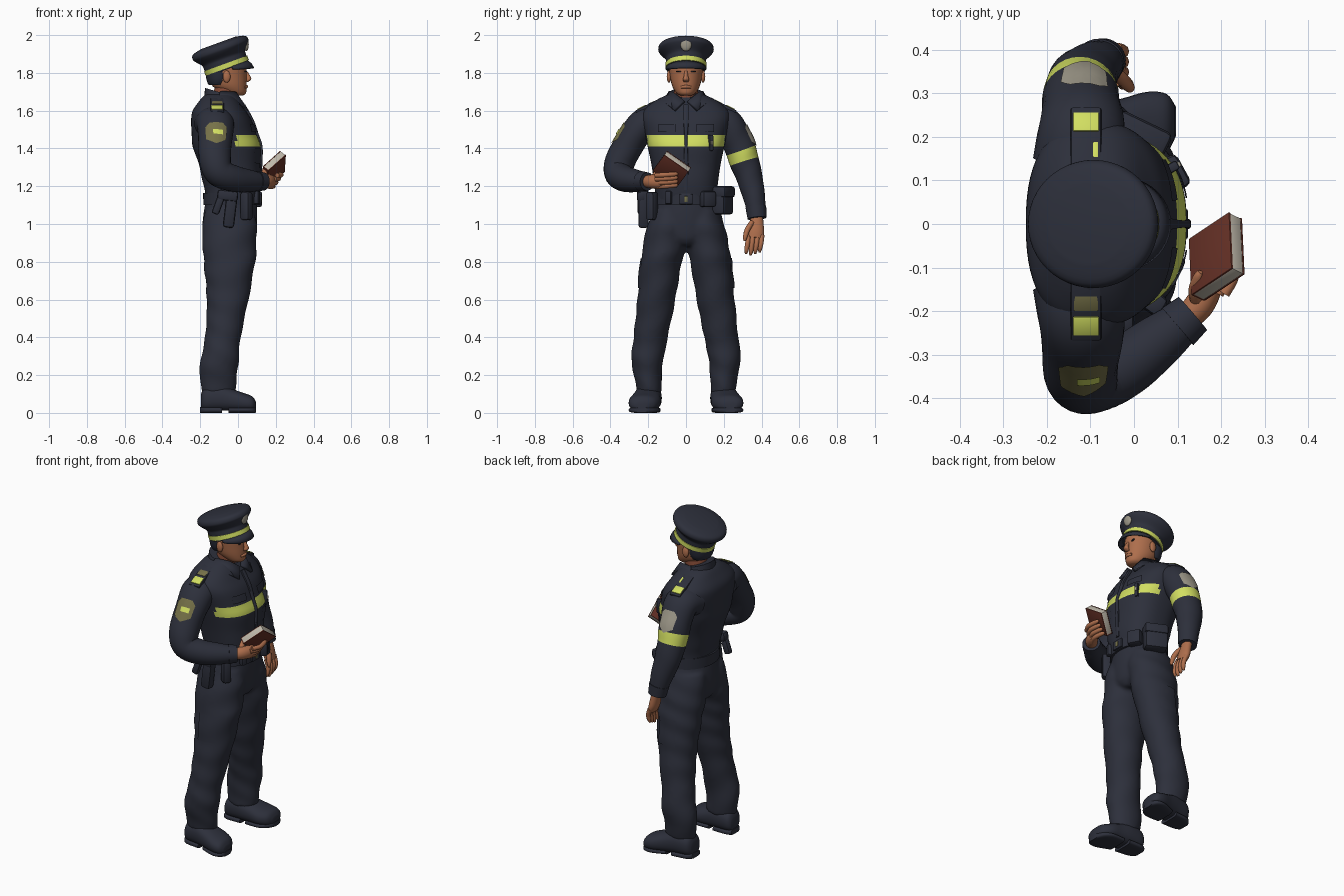
import bpy, bmesh, math
from mathutils import Vector, Matrix, Euler

if bpy.data.objects.get("Cube"):
    bpy.data.objects.remove(bpy.data.objects["Cube"])
X, Z = Vector((1, 0, 0)), Vector((0, 0, 1))


def material(name, rgb):
    m = bpy.data.materials.new(name)
    m.use_nodes = True
    m.diffuse_color = (*rgb, 1)
    m.node_tree.nodes["Principled BSDF"].inputs["Base Color"].default_value = (*rgb, 1)
    return m


navy = material("navy cloth", (.026, .029, .044))
dark = material("dark hair", (.024, .028, .045))
yellow = material("reflective yellow", (.64, .73, .12))
skin = material("skin", (.42, .155, .072))
neck_skin = material("ruddy neck skin", (.25, .075, .04))
brown = material("book leather", (.13, .03, .019))
cream = material("book pages", (.53, .49, .41))
olive = material("olive patch", (.18, .165, .065))
tan = material("badge grey", (.34, .315, .25))


def finish(name, bm, mats, angle=45):
    bmesh.ops.recalc_face_normals(bm, faces=bm.faces)
    me = bpy.data.meshes.new(name)
    bm.to_mesh(me)
    bm.free()
    for m in mats:
        me.materials.append(m)
    me.shade_smooth()
    me.set_sharp_from_angle(angle=math.radians(angle))
    ob = bpy.data.objects.new(name, me)
    bpy.context.scene.collection.objects.link(ob)
    return ob


def spline(pts, steps):
    """Catmull-Rom samples as (control position, 5-vector)."""
    out = []
    for i in range(len(pts) - 1):
        quad = [pts[max(i - 1, 0)], pts[i], pts[i + 1], pts[min(i + 2, len(pts) - 1)]]
        for k in range(steps):
            t = k / steps
            out.append((i + t, [b + t / 2 * (c - a + t * (2 * a - 5 * b + 4 * c - d + t * (3 * (b - c) + d - a)))
                                for a, b, c, d in zip(*quad)]))
    return out + [(len(pts) - 1, list(pts[-1]))]


def tube(name, pts, mats, ref=X, axis=None, steps=4, n=28, power=1, wrinkle=0, floor=None, paint=None):
    """Loft of ellipses (x, y, z, radius along ref, radius across)."""
    bm = bmesh.new()
    pts = [p if len(p) == 5 else (*p, p[3]) for p in pts]
    samples = spline(pts, steps)
    centres = [Vector(s[1][:3]) for s in samples]
    rings = []
    for i, (_, s) in enumerate(samples):
        t = (axis or centres[min(i + 1, len(centres) - 1)] - centres[max(i - 1, 0)]).normalized()
        v = (ref - t * ref.dot(t)).normalized()
        u = t.cross(v)
        ring = []
        for k in range(n):
            a = math.tau * k / n
            c, d = (math.copysign(abs(q) ** power, q) for q in (math.cos(a), math.sin(a)))
            f = 1 + wrinkle * math.sin(s[2] * 42 + 2.5 * math.sin(a + s[2] * 5))
            p = centres[i] + (v * s[3] * c + u * s[4] * d) * f
            if floor is not None:
                p.z = max(p.z, floor)
            ring.append(bm.verts.new(p))
        rings.append(ring)
    for i in range(len(rings) - 1):
        for k in range(n):
            j = (k + 1) % n
            f = bm.faces.new((rings[i][k], rings[i][j], rings[i + 1][j], rings[i + 1][k]))
            if paint:
                f.material_index = paint(samples[i][0], f.calc_center_median())
    bm.faces.new(rings[0])
    bm.faces.new(rings[-1])
    return finish(name, bm, mats if isinstance(mats, list) else [mats])


def box(name, loc, size, mat, rot=(0, 0, 0), bevel=.01):
    bm = bmesh.new()
    bmesh.ops.create_cube(bm, size=1)
    bmesh.ops.scale(bm, vec=size, verts=bm.verts)
    bmesh.ops.bevel(bm, geom=bm.edges[:], offset=bevel, segments=2, affect='EDGES', profile=.5)
    r = rot if isinstance(rot, Matrix) else Euler(rot).to_matrix()
    bmesh.ops.transform(bm, matrix=Matrix.Translation(loc) @ r.to_4x4(), verts=bm.verts)
    return finish(name, bm, [mat], 30)


def ball(name, loc, size, mat):
    bm = bmesh.new()
    bmesh.ops.create_uvsphere(bm, u_segments=20, v_segments=12, radius=1)
    bmesh.ops.transform(bm, matrix=Matrix.LocRotScale(Vector(loc), None, Vector(size)), verts=bm.verts)
    return finish(name, bm, [mat])


def patch(name, target, loc, normal, outline, mat, offset=.005):
    """Flat outline wrapped onto the cloth below it."""
    n = Vector(normal).normalized()
    u = Z.cross(n).normalized()
    v = n.cross(u)
    edge = [Vector(a).lerp(Vector(b), k / 6) for a, b in zip(outline, outline[1:] + outline[:1]) for k in range(6)]
    bm = bmesh.new()
    rings = [[bm.verts.new(Vector(loc) + (u * p.x + v * p.y) * s) for p in edge] for s in (1, .8, .6, .4, .2)]
    for a, b in zip(rings, rings[1:]):
        for k in range(len(edge)):
            j = (k + 1) % len(edge)
            bm.faces.new((a[k], a[j], b[j], b[k]))
    bm.faces.new(rings[-1])
    w = finish(name, bm, [mat]).modifiers.new("wrap", 'SHRINKWRAP')
    w.target, w.offset, w.wrap_mode = target, offset, 'ABOVE_SURFACE'


def rect(w, h):
    return [(-w, -h), (w, -h), (w, h), (-w, h)]


shield = [(0, -.07), (.056, -.04), (.064, .035), (.037, .06), (-.037, .06), (-.064, .035), (-.056, -.04)]

# Shirt with a reflective band across the chest
shirt = tube("shirt", [(-.035, 0, 1.1, .135, .16), (-.03, 0, 1.18, .146, .165), (-.035, 0, 1.24, .156, .172),
                       (-.045, 0, 1.32, .163, .184), (-.06, 0, 1.41, .18, .203), (-.073, 0, 1.47, .172, .216),
                       (-.088, 0, 1.55, .16, .235), (-.1, 0, 1.6, .14, .225), (-.1, 0, 1.645, .11, .175),
                       (-.1, 0, 1.675, .085, .12), (-.09, 0, 1.69, .07, .08)], [navy, yellow], axis=Z, n=64,
             power=.82, paint=lambda i, c: int(4 <= i < 5 and c.x > -.01))
tube("button_placket", [(.115, 0, 1.18, .008, .012), (.121, 0, 1.32, .008, .012), (.122, 0, 1.41, .008, .009),
                        (.103, 0, 1.47, .008, .009), (.075, 0, 1.55, .008, .014), (.03, 0, 1.63, .008, .014)],
     navy, power=.6, n=12)

# Trousers: seat and legs fused into one cloth surface
trousers = tube("trousers", [(-.035, 0, 1.14, .133, .16), (-.04, 0, 1.06, .142, .183), (-.045, 0, .98, .144, .195),
                             (-.045, 0, .92, .135, .14), (-.045, 0, .885, .11, .05)], navy, axis=Z, n=40)
legs = [tube("trouser_leg", [(-.042, s * .085, 1.07, .13, .095), (-.045, s * .1, .97, .146, .11),
                             (-.045, s * .116, .87, .141, .114), (-.045, s * .131, .8, .137, .109),
                             (-.055, s * .157, .6, .111, .101), (-.08, s * .187, .4, .095, .091),
                             (-.097, s * .205, .28, .102, .085), (-.105, s * .2, .18, .098, .072),
                             (-.102, s * .195, .1, .088, .064)], navy, axis=Z, steps=8, wrinkle=.025)
        for s in (1, -1)]
with bpy.context.temp_override(active_object=trousers, selected_editable_objects=[trousers] + legs):
    bpy.ops.object.join()
fuse = trousers.modifiers.new("fuse", 'REMESH')
fuse.mode, fuse.voxel_size, fuse.use_smooth_shade = 'VOXEL', .011, True
relax = trousers.modifiers.new("relax", 'SMOOTH')
relax.factor, relax.iterations = .5, 6

for s, side in ((1, "left"), (-1, "right")):
    patch(side + "_thigh_pocket", trousers, (-.04, s * .25, .74), (0, s, 0), rect(.06, .08), navy)
    # Boots
    tube(side + "_boot", [(-.197, s * .19, .06, .035, .04), (-.175, s * .195, .072, .062, .062),
                          (-.1, s * .2, .078, .07, .072), (-.03, s * .21, .066, .06, .077),
                          (.03, s * .22, .055, .05, .083), (.075, s * .23, .048, .04, .068),
                          (.094, s * .235, .04, .02, .035)], navy, ref=Z, axis=X, power=.85, floor=.012)
    tube(side + "_boot_heel", [(-.2, s * .19, .015, .016, .04), (-.17, s * .195, .015, .016, .06),
                               (-.085, s * .2, .015, .016, .066)], navy, ref=Z, axis=X, power=.6, floor=0)
    tube(side + "_boot_sole", [(-.05, s * .205, .015, .016, .066), (.03, s * .22, .015, .016, .082),
                               (.075, s * .23, .015, .016, .066), (.096, s * .235, .015, .014, .034)],
         navy, ref=Z, axis=X, power=.7, floor=0)

# Sleeves with shoulder patches
left_sleeve = tube("left_sleeve", [(-.128, .14, 1.53, .105, .09), (-.12, .215, 1.53, .1, .084),
                                   (-.12, .265, 1.45, .09, .083), (-.122, .291, 1.39, .088, .082),
                                   (-.122, .309, 1.33, .083, .078), (-.115, .335, 1.25, .076, .07),
                                   (-.095, .357, 1.16, .066, .06), (-.073, .374, 1.06, .052, .048)],
                   [navy, yellow], steps=6, wrinkle=.012, paint=lambda i, c: int(3 <= i < 4))
right_sleeve = tube("right_sleeve", [(-.128, -.14, 1.53, .105, .09), (-.12, -.218, 1.53, .1, .084),
                                     (-.12, -.285, 1.45, .09, .08), (-.122, -.345, 1.34, .084, .08),
                                     (-.095, -.36, 1.27, .078, .074), (-.02, -.325, 1.24, .07),
                                     (.06, -.265, 1.228, .06), (.12, -.217, 1.225, .046)], navy, steps=6, wrinkle=.012)
tube("left_cuff", [(-.08, .37, 1.09, .058, .055), (-.07, .376, 1.03, .052, .05)], navy, steps=1)
tube("right_cuff", [(.1, -.235, 1.226, .056, .054), (.135, -.205, 1.225, .05, .048)], navy, steps=1)
patch("left_sleeve_patch", left_sleeve, (-.11, .35, 1.475), (0, .88, .45), shield, tan)
patch("right_sleeve_patch", right_sleeve, (-.115, -.355, 1.485), (0, -.86, .5), shield, olive)
patch("right_sleeve_emblem", right_sleeve, (-.105, -.355, 1.485), (0, -.86, .5), rect(.025, .014), yellow, .009)

# Shoulder straps, collar, chest pockets
for s, side in ((1, "left"), (-1, "right")):
    tilt = (-s * .47, 0, 0)
    box(side + "_shoulder_strap", (-.11, s * .195, 1.626), (.07, .155, .02), navy, tilt, .005)
    box(side + "_strap_mark", (-.11, s * .232, 1.614), (.06, .048, .016), yellow, tilt, .003)
    bm = bmesh.new()
    bm.faces.new([bm.verts.new((x, s * y, z)) for x, y, z in
                  ((.02, .012, 1.655), (-.01, .07, 1.7), (-.09, .09, 1.705), (-.1, .115, 1.665),
                   (-.01, .115, 1.645), (.055, .065, 1.605))])
    flap = finish(side + "_collar_flap", bm, [navy])
    flap.modifiers.new("thickness", 'SOLIDIFY').thickness = .014
    patch(side + "_pocket_flap", shirt, (.11, s * .11, 1.515), (1, s * .2, .15), rect(.055, .022), navy, .008)
    patch(side + "_chest_pocket", shirt, (.12, s * .11, 1.36), (1, s * .2, 0), rect(.05, .04), navy)
box("right_strap_trim", (-.11, -.175, 1.64), (.056, .05, .015), olive, (.4, 0, 0), .003)
box("left_strap_trim", (-.088, .168, 1.644), (.012, .04, .015), yellow, (-.47, 0, 0), .002)
tube("collar_stand", [(-.085, 0, 1.63, .1, .11), (-.09, 0, 1.695, .088, .088)], navy, axis=Vector((.3, 0, 1)), steps=1)
box("chest_radio", (.088, .13, 1.43), (.03, .022, .085), navy, (0, 0, .5), .006)
box("chest_radio_clip", (.103, .137, 1.43), (.008, .012, .02), tan, (0, 0, .5), .002)

# Belt and gear
tube("belt", [(-.035, 0, 1.1, .148, .175), (-.035, 0, 1.165, .15, .175)], navy, axis=Z, steps=1, n=40)
box("belt_buckle", (.115, 0, 1.132), (.018, .07, .055), navy, bevel=.006)
box("buckle_pin", (.123, 0, 1.132), (.008, .018, .03), olive, bevel=.002)
box("belt_keeper", (.095, -.09, 1.14), (.04, .035, .07), navy, (0, 0, -.36), .008)
box("left_side_pouch", (.01, .195, 1.125), (.13, .075, .15), navy, (0, 0, -.45), .018)
box("left_side_pouch_flap", (.012, .198, 1.17), (.136, .082, .06), navy, (0, 0, -.45), .015)
box("left_front_pouch", (.09, .115, 1.132), (.055, .08, .085), navy, (0, 0, .5), .014)
box("holster", (-.04, -.225, 1.08), (.06, .055, .2), navy, (0, .12, 0), .015)
box("holster_top", (-.055, -.235, 1.15), (.11, .05, .055), navy, (0, .12, 0), .014)
box("pistol_grip", (-.105, -.238, 1.1), (.04, .036, .1), navy, (0, .35, 0), .012)
box("right_front_pouch", (.045, -.18, 1.095), (.055, .05, .15), navy, (0, 0, -.6), .014)

# Neck, head, hair
tube("neck", [(-.08, 0, 1.6, .065), (-.06, 0, 1.735, .062)], neck_skin, axis=Z)
tube("head", [(-.005, 0, 1.68, .03, .028), (-.018, 0, 1.693, .06, .05), (-.045, 0, 1.73, .09, .073),
              (-.055, 0, 1.78, .1, .084), (-.06, 0, 1.83, .105, .09), (-.065, 0, 1.87, .1, .086)], skin, axis=Z)
tube("hair", [(-.105, 0, 1.735, .05, .066), (-.102, 0, 1.77, .066, .084), (-.1, 0, 1.86, .075, .097)], dark, axis=Z)
tube("nose", [(.04, 0, 1.81, .008), (.052, 0, 1.785, .012, .011), (.056, 0, 1.765, .014, .017),
              (.045, 0, 1.752, .008, .012)], skin, axis=Z, n=14)
tube("mouth", [(.035, -.026, 1.724, .007), (.045, 0, 1.727, .009), (.035, .026, 1.724, .007)], skin, ref=Z, n=10)
for s, side in ((1, "left"), (-1, "right")):
    ball(side + "_ear", (-.06, s * .09, 1.78), (.02, .012, .032), skin)
    box(side + "_eyebrow", (.039, s * .036, 1.808), (.01, .034, .006), dark, (0, 0, -s * .35), .002)

# Peaked cap, tilted back
cap = Matrix.Translation((-.07, 0, 1.862)) @ Matrix.Rotation(math.radians(-20), 4, 'Y')
crown = tube("cap_crown", [(0, 0, -.045, .116, .104), (0, 0, -.03, .118, .105), (0, 0, 0, .118, .105),
                           (0, 0, .02, .122, .109), (0, 0, .048, .147, .137), (0, 0, .067, .157, .147),
                           (0, 0, .09, .146, .136), (0, 0, .103, .095, .09)], navy, axis=Z, n=48)
ribbon = tube("cap_ribbon", [(0, 0, -.038, .122, .109), (0, 0, -.013, .122, .109)], yellow, axis=Z, steps=1, n=48)
bm = bmesh.new()
rows = []
for k in range(25):
    a = math.radians(-78 + 6.5 * k)
    d = max(math.cos(a), 0) ** .7
    rows.append([bm.verts.new(((.116 + e * d) * math.cos(a), (.105 + e * d) * math.sin(a), -.038 - h * d))
                 for e, h in ((0, 0), (.014, .022), (.018, .048))])
for a, b in zip(rows, rows[1:]):
    for j in range(2):
        bm.faces.new((a[j], b[j], b[j + 1], a[j + 1]))
visor = finish("cap_visor", bm, [navy])
visor.modifiers.new("thickness", 'SOLIDIFY').thickness = .008
for ob in (crown, ribbon, visor):
    ob.matrix_world = cap
ball("cap_badge", (.044, 0, 1.952), (.013, .03, .037), tan)

# Left hand hanging
tube("left_palm", [(-.07, .376, 1.06, .026, .03), (-.06, .374, 1.01, .026, .036), (-.048, .37, .96, .026, .044),
                   (-.038, .366, .925, .02, .042)], skin)
for k in range(4):
    y = .33 + .024 * k
    tip = .845 + .008 * abs(k - 1)
    tube("left_finger", [(-.04, y, .94, .014), (-.025, y - .004, .9, .013), (-.026, y - .01, tip + .01, .012),
                         (-.032, y - .012, tip - .01, .006)], skin, n=10)
tube("left_thumb", [(-.045, .35, 1.01, .014), (-.02, .325, .97, .015), (-.01, .313, .93, .012),
                    (-.008, .311, .91, .006)], skin, n=10)

# Book held in the right hand
corner = Vector((.237, -.097, 1.367))
long_edge = Vector((-.006, .13, -.09))
short_edge = Vector((-.088, -.085, -.062))
e1 = long_edge.normalized()
e2 = (short_edge - e1 * short_edge.dot(e1)).normalized()
e3 = e1.cross(e2)
frame = Matrix((e1, e2, e3)).transposed()
mid = corner + (long_edge + short_edge) / 2
box("book_pages", mid, (.155, .135, .034), cream, frame, .002)
for s in (1, -1):
    box("book_cover", mid + e3 * s * .018, (.156, .137, .005), brown, frame, .001)
box("book_spine", mid + e2 * .068, (.156, .006, .04), brown, frame, .002)

# Right hand gripping the book from below
tube("right_palm", [(.12, -.217, 1.225, .03), (.15, -.185, 1.225, .034, .036), (.172, -.145, 1.225, .03, .036),
                    (.182, -.115, 1.228, .02, .03)], skin)
for k in range(4):
    z = 1.198 + .02 * k
    x = .17 + .014 * k
    tube("right_finger", [(x - .005, -.16, z, .013), (x + .017, -.115, z + .002, .013),
                          (x + .01, -.06, z + .006, .012), (x + .004, -.045, z + .008, .006)], skin, n=10)
tube("right_thumb", [(.145, -.18, 1.24, .016), (.14, -.15, 1.275, .015), (.148, -.12, 1.3, .012),
                     (.153, -.11, 1.308, .006)], skin, n=10)
